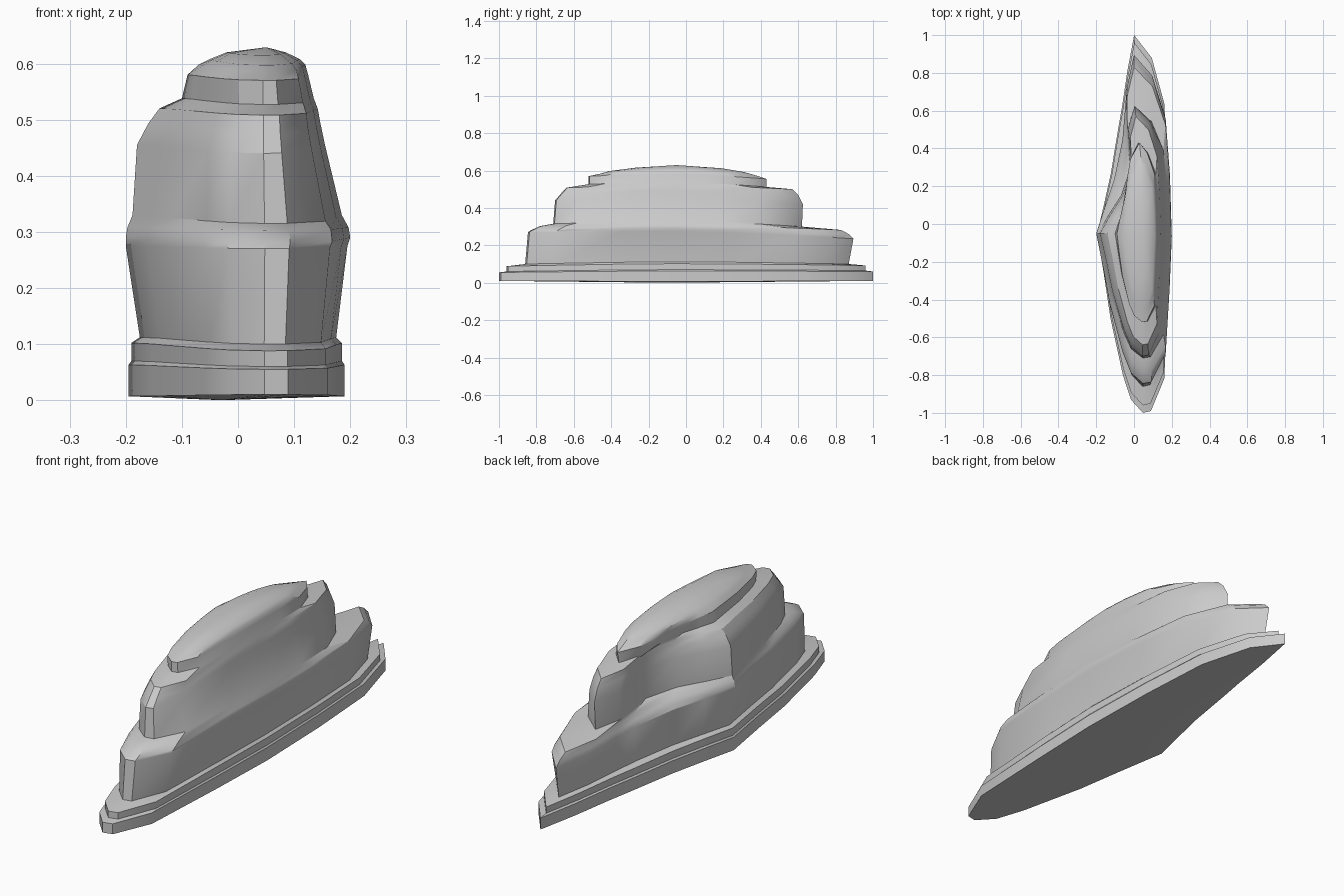
import bpy, bmesh
from math import sqrt

CX, CY = 0.04, -0.05   # axis the terraces close in on

# Plan outline: (y fraction, side fraction from axis; negative = left, x fraction when notched)
outline = [
    (-1.0, 0.05, 0.05), (-0.99, 0.33, 0.33), (-0.82, 0.8, 0.8), (-0.4, 0.93, 0.93),
    (-0.07, 1.0, 1.0), (0.3, 0.94, 0.94), (0.64, 0.8, 0.8), (0.88, 0.36, 0.36),
    (1.0, -0.167, -0.167), (0.81, -0.32, -0.33), (0.62, -0.44, -0.28), (0.5, -0.53, -0.22),
    (0.27, -0.69, -0.44), (0.1, -0.85, -0.76), (-0.05, -1.0, -1.0), (-0.28, -0.84, -0.84),
    (-0.5, -0.7, -0.7), (-0.8, -0.42, -0.42), (-0.93, -0.24, -0.24),
]

# Terraces: front y, back y, left x, right x, z front, z middle, z back, notch depth
rings = [
    (-1.0, 1.0, -.195, .19, .010, .007, .010, 0),
    (-1.0, 1.0, -.195, .19, .055, .063, .060, 0),
    (-.96, .96, -.19, .185, .060, .070, .065, 0),
    (-.96, .96, -.19, .185, .088, .102, .092, 0),
    (-.86, .87, -.175, .175, .100, .112, .100, .2),
    (-.845, .895, -.20, .195, .270, .275, .235, .35),
    (-.83, .87, -.20, .20, .280, .290, .260, .5),
    (-.78, .83, -.197, .197, .303, .308, .282, .7),
    (-.71, .62, -.188, .185, .315, .330, .300, .9),
    (-.70, .625, -.18, .155, .440, .455, .420, 1),
    (-.67, .60, -.16, .147, .475, .493, .470, 1),
    (-.64, .57, -.14, .142, .508, .520, .500, .9),
    (-.52, .43, -.10, .135, .527, .538, .512, .6),
    (-.52, .43, -.09, .125, .570, .580, .555, .5),
    (-.45, .36, -.07, .12, .585, .598, .578, .2),
    (-.41, .31, -.05, .11, .597, .608, .592, 0),
    (-.27, .19, -.02, .085, .615, .620, .612, 0),
]


def ring_points(i, ring):
    y0, y1, xl, xr, z0, zm, z1, notch = ring
    roundness = min(1, max(0, (i - 11) / 4))
    for t, u, v in outline:
        s = u + (v - u) * notch
        if s < 0:   # upper terraces lose the pointed left flank
            s += (-sqrt(1 - t * t) - s) * roundness
        x = CX + (s * (xr - CX) if s > 0 else s * (CX - xl))
        f = (t + .05) / (.95 if t < -.05 else 1.05)
        y = CY + f * ((y1 - CY) if f > 0 else (CY - y0))
        z = zm + ((z1 if f > 0 else z0) - zm) * abs(f) ** 1.5
        yield x, y, z


# Loft the terraced rock
bm = bmesh.new()
loops = [[bm.verts.new(p) for p in ring_points(i, r)] for i, r in enumerate(rings)]
n = len(outline)
for a, b in zip(loops, loops[1:]):
    for k in range(n):
        j = (k + 1) % n
        bm.faces.new((a[k], a[j], b[j], b[k]))

# Shallow underside and domed summit
for loop, tip in ((loops[0], (-.03, -.1, 0)), (loops[-1], (.05, -.05, .629))):
    c = bm.verts.new(tip)
    for k in range(n):
        bm.faces.new((loop[k], loop[(k + 1) % n], c))
bmesh.ops.recalc_face_normals(bm, faces=bm.faces)

mesh = bpy.data.meshes.new("terraced_rock")
bm.to_mesh(mesh)
bm.free()
rock = bpy.data.objects.new("terraced_rock", mesh)
bpy.context.collection.objects.link(rock)
bpy.context.view_layer.objects.active = rock
rock.select_set(True)
bpy.ops.object.shade_smooth_by_angle(angle=0.5)
